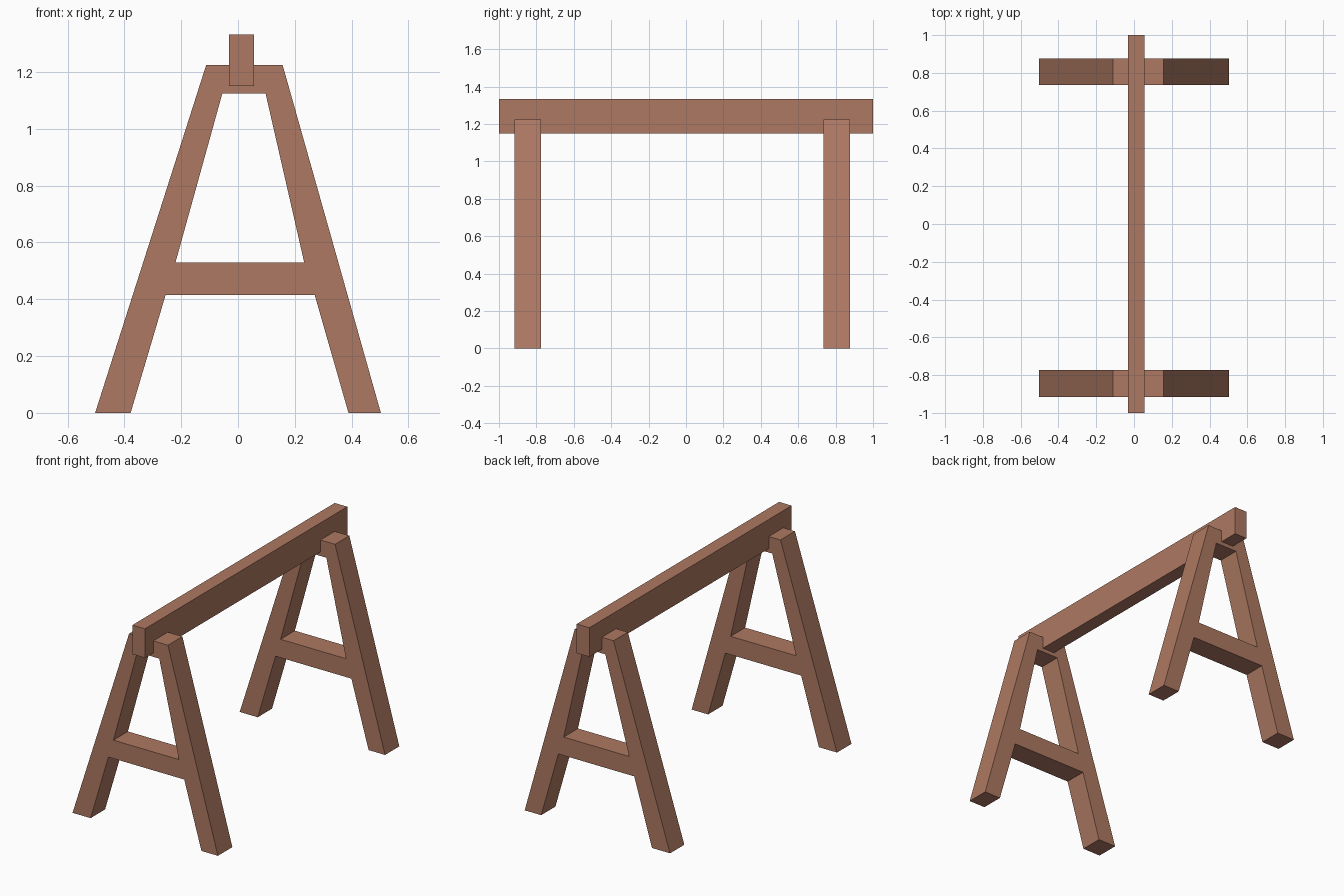
import bpy, bmesh

if "Cube" in bpy.data.objects:
    bpy.data.objects.remove(bpy.data.objects["Cube"])

wood = bpy.data.materials.new("brown_wood")
wood.diffuse_color = (0.42, 0.19, 0.122, 1)
wood.use_nodes = True
wood.node_tree.nodes["Principled BSDF"].inputs["Base Color"].default_value = wood.diffuse_color


def prism(name, points, faces, y0, y1):
    """Extrude a front-view (x, z) profile from y0 to y1."""
    bm = bmesh.new()
    vs = [bm.verts.new((x, y0, z)) for x, z in points]
    fs = [bm.faces.new([vs[i] for i in f]) for f in faces]
    ext = bmesh.ops.extrude_face_region(bm, geom=fs, use_keep_orig=True)
    moved = [g for g in ext["geom"] if isinstance(g, bmesh.types.BMVert)]
    bmesh.ops.translate(bm, verts=moved, vec=(0, y1 - y0, 0))
    bmesh.ops.recalc_face_normals(bm, faces=bm.faces)
    mesh = bpy.data.meshes.new(name)
    bm.to_mesh(mesh)
    bm.free()
    mesh.materials.append(wood)
    obj = bpy.data.objects.new(name, mesh)
    bpy.context.collection.objects.link(obj)


# A-shaped trestle: left leg, right leg, then crossbar and top bar between
left = [(-0.503, 0), (-0.378, 0), (-0.255, 0.415), (-0.22, 0.53),
        (-0.055, 1.125), (-0.112, 1.225)]
right = [(0.503, 0), (0.389, 0), (0.27, 0.415), (0.233, 0.53),
         (0.097, 1.125), (0.157, 1.225)]
a_faces = [(0, 1, 2, 3, 4, 5), (11, 10, 9, 8, 7, 6),
           (2, 8, 9, 3), (4, 10, 11, 5)]
for name, y0, y1 in (("front_trestle", -0.917, -0.774),
                     ("back_trestle", 0.735, 0.876)):
    prism(name, left + right, a_faces, y0, y1)

# Long beam resting through the trestle tops
prism("beam", [(-0.031, 1.15), (0.056, 1.15), (0.056, 1.332), (-0.031, 1.332)],
      [(0, 1, 2, 3)], -1, 1)
